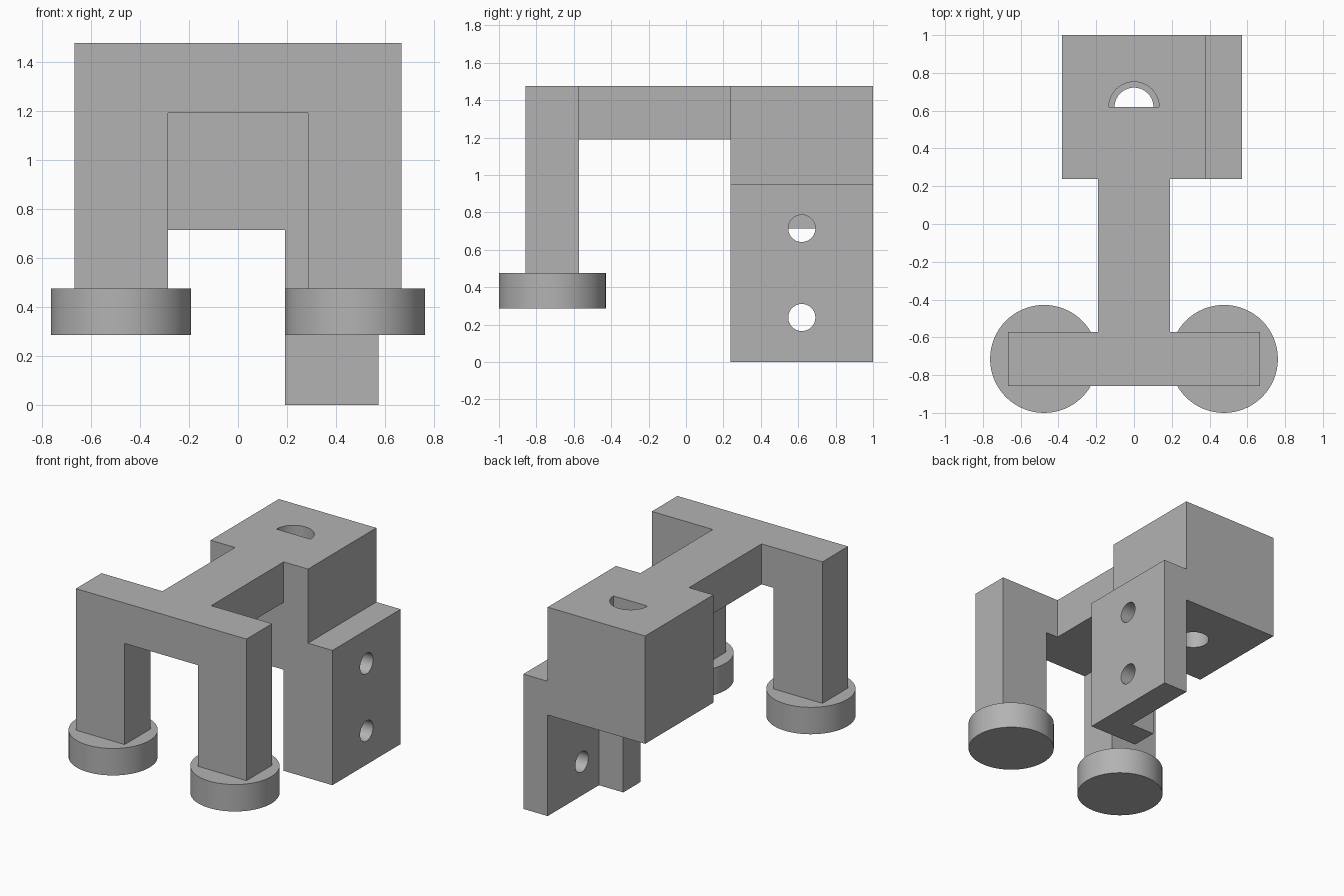
import bpy
import bmesh
import math
from mathutils import Matrix, Vector

U = 2 / 21  # design unit

cube = bpy.data.objects.get("Cube")
if cube:
    bpy.data.objects.remove(cube, do_unlink=True)

grey = bpy.data.materials.new("plain grey")
grey.use_nodes = True
colour = (0.45, 0.45, 0.45, 1)
grey.diffuse_color = colour
grey.node_tree.nodes["Principled BSDF"].inputs["Base Color"].default_value = colour


def finish(name, bm):
    bmesh.ops.recalc_face_normals(bm, faces=bm.faces)
    mesh = bpy.data.meshes.new(name)
    bm.to_mesh(mesh)
    bm.free()
    mesh.materials.append(grey)
    obj = bpy.data.objects.new(name, mesh)
    bpy.context.collection.objects.link(obj)
    return obj


def box(name, low, high):
    bm = bmesh.new()
    bmesh.ops.create_cube(bm, size=1)
    low, high = Vector(low), Vector(high)
    for v in bm.verts:
        v.co = [((low[i] + high[i]) / 2 + v.co[i] * (high[i] - low[i])) * U for i in range(3)]
    return finish(name, bm)


def cylinder(name, centre, radius, depth, axis="Z"):
    bm = bmesh.new()
    turn = Matrix.Rotation(math.pi / 2, 4, "Y") if axis == "X" else Matrix()
    bmesh.ops.create_cone(bm, cap_ends=True, segments=64, radius1=radius * U,
                          radius2=radius * U, depth=depth * U,
                          matrix=Matrix.Translation(Vector(centre) * U) @ turn)
    return finish(name, bm)


def combine(target, tool, operation):
    mod = target.modifiers.new(operation.lower(), "BOOLEAN")
    mod.operation = operation
    mod.solver = "EXACT"
    mod.object = tool
    bpy.ops.object.select_all(action="DESELECT")
    bpy.context.view_layer.objects.active = target
    target.select_set(True)
    bpy.ops.object.modifier_apply(modifier=mod.name)
    bpy.data.objects.remove(tool, do_unlink=True)


def smooth(obj):
    bpy.ops.object.select_all(action="DESELECT")
    bpy.context.view_layer.objects.active = obj
    obj.select_set(True)
    bpy.ops.object.shade_smooth_by_angle(angle=math.radians(30))


# Two-legged front frame, extruded from its profile
outline = [(-7, 5), (-3, 5), (-3, 12.5), (3, 12.5), (3, 5), (7, 5), (7, 15.5), (-7, 15.5)]
bm = bmesh.new()
face = bm.faces.new([bm.verts.new((x * U, -9 * U, z * U)) for x, z in outline])
extruded = bmesh.ops.extrude_face_region(bm, geom=[face])
bmesh.ops.translate(bm, vec=(0, 3 * U, 0),
                    verts=[g for g in extruded["geom"] if isinstance(g, bmesh.types.BMVert)])
body = finish("frame_body", bm)

# Mounting plate with its front flange and two cross holes
plate = box("mounting_plate", (4, 2.5, 0), (6, 10.5, 10))
for z in (2.5, 7.5):
    combine(plate, cylinder("hole_cutter", (5, 6.5, z), 0.76, 4, "X"), "DIFFERENCE")
flange = box("plate_flange", (2, 2.5, 0), (4, 4.5, 7.5))

# Rear block: round bore from below, wider half-round pocket from above
block = box("rear_block", (-4, 2.5, 7.5), (4, 10.5, 15.5))
combine(block, cylinder("bore_cutter", (0, 6.5, 9), 1.08, 5), "DIFFERENCE")
pocket = cylinder("pocket_cutter", (0, 6.5, 13.5), 1.4, 5)
combine(pocket, box("half_cutter", (-3, 3, 9), (3, 6.5, 18)), "DIFFERENCE")
combine(block, pocket, "DIFFERENCE")

# Spine joining the frame to the rear block
spine = box("spine", (-2, -7, 12.5), (2, 4, 15.5))
for part in (spine, block, plate, flange):
    combine(body, part, "UNION")
smooth(body)

# Round feet
for side, name in ((-1, "right_foot"), (1, "left_foot")):
    smooth(cylinder(name, (side * 5, -7.5, 4), 3, 2))
